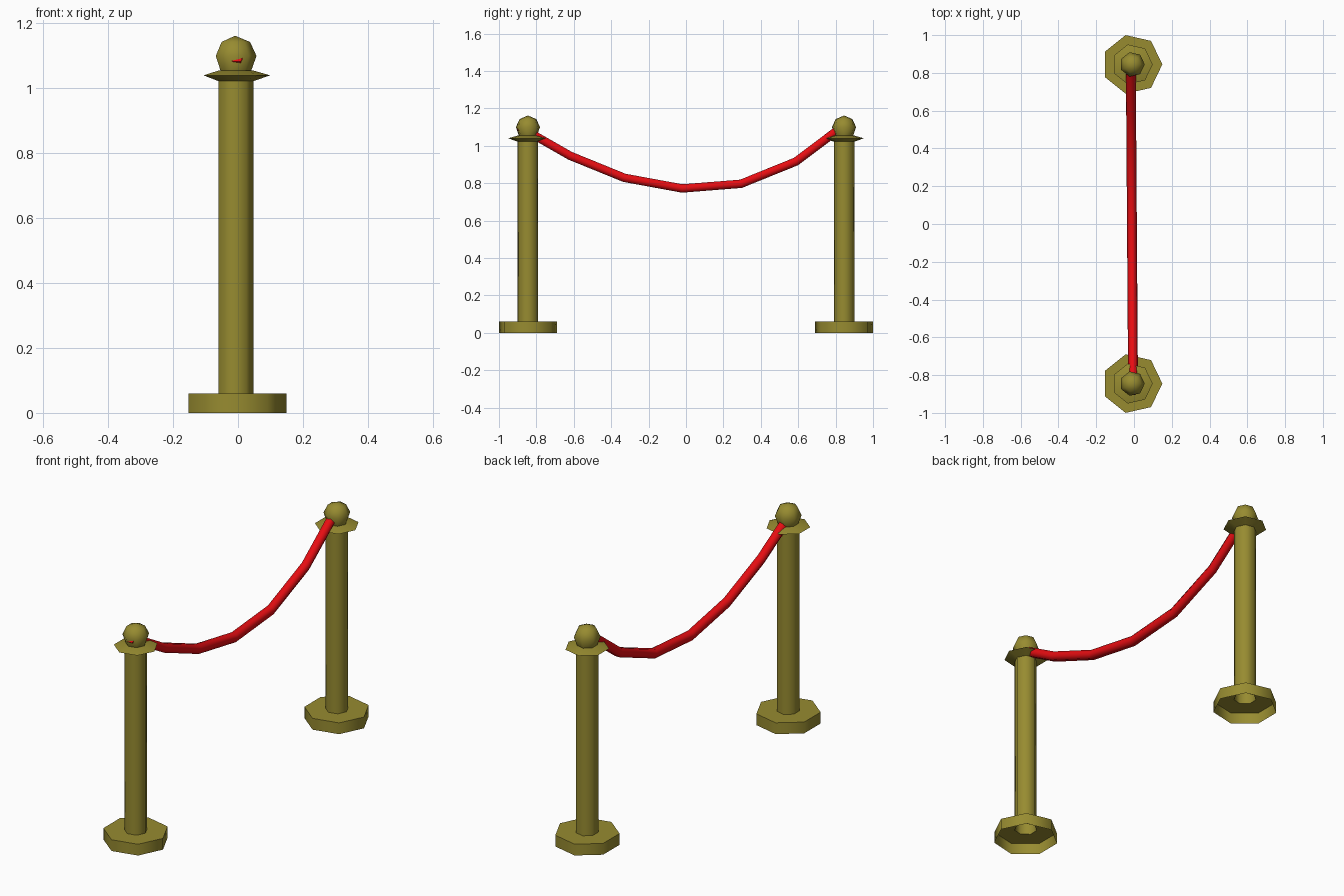
import bpy, math
from mathutils import Vector

if "Cube" in bpy.data.objects:
    bpy.data.objects.remove(bpy.data.objects["Cube"])

SIDES = 7
POST_X = -0.009
POST_Y = 0.845


def material(name, color):
    m = bpy.data.materials.new(name)
    m.diffuse_color = color
    m.use_nodes = True
    m.node_tree.nodes["Principled BSDF"].inputs["Base Color"].default_value = m.diffuse_color
    return m


def make_object(name, verts, faces, mat, loc=(0, 0, 0)):
    mesh = bpy.data.meshes.new(name)
    mesh.from_pydata(verts, [], faces)
    mesh.materials.append(mat)
    ob = bpy.data.objects.new(name, mesh)
    bpy.context.collection.objects.link(ob)
    ob.location = loc
    bpy.ops.object.select_all(action='DESELECT')
    ob.select_set(True)
    bpy.context.view_layer.objects.active = ob
    bpy.ops.object.shade_smooth_by_angle(angle=math.radians(62))
    return ob


def bridge(rings, n):
    return [(r * n + i, r * n + (i + 1) % n, (r + 1) * n + (i + 1) % n, (r + 1) * n + i)
            for r in range(rings - 1) for i in range(n)]


def lathe(name, profile, mat, loc, tip=None):
    """Seven-sided turned part from (radius, z) pairs, with an optional top point."""
    verts = [(r * math.cos(math.tau * i / SIDES), r * math.sin(math.tau * i / SIDES), z)
             for r, z in profile for i in range(SIDES)]
    faces = bridge(len(profile), SIDES)
    if tip is not None:
        top = (len(profile) - 1) * SIDES
        verts.append((0, 0, tip))
        faces += [(top + i, top + (i + 1) % SIDES, len(verts) - 1) for i in range(SIDES)]
    return make_object(name, verts, faces, mat, loc)


def sweep(name, path, radius, n, mat):
    """Tube along a path that lies close to the YZ plane."""
    pts = [Vector(p) for p in path]
    verts = []
    for k, p in enumerate(pts):
        t = (pts[min(k + 1, len(pts) - 1)] - pts[max(k - 1, 0)]).normalized()
        side = t.cross(Vector((0, 0, 1))).normalized()
        up = side.cross(t)
        for i in range(n):
            a = math.tau * i / n
            verts.append(p + (side * math.cos(a) - up * math.sin(a)) * radius)
    faces = bridge(len(pts), n)
    last = (len(pts) - 1) * n
    faces += [tuple(reversed(range(n))), tuple(range(last, last + n))]
    return make_object(name, verts, faces, mat)


brass = material("brass", (0.31, 0.26, 0.03, 1))
red = material("red_rope", (0.8, 0.004, 0.006, 1))

for label, y in (("front", -POST_Y), ("back", POST_Y)):
    loc = (POST_X, y, 0)
    # hollow foot, open underneath, with the tubular post rising from it
    lathe(label + "_base", [(0.159, 0), (0.159, 0.06), (0.056, 0.06)], brass, loc)
    lathe(label + "_post", [(0.056, 0.06), (0.056, 1.022)], brass, loc)
    # flared collar
    lathe(label + "_collar", [(0.056, 1.022), (0.108, 1.04), (0.056, 1.055), (0.05, 1.055)], brass, loc)
    # ball finial
    lathe(label + "_ball", [(0.05, 1.055), (0.066, 1.10), (0.046, 1.143)], brass, loc, tip=1.162)

# sagging rope
rope_yz = [(-0.893, 1.103), (-0.62, 0.947), (-0.33, 0.829), (-0.02, 0.772),
           (0.294, 0.797), (0.588, 0.916), (0.838, 1.104)]
sweep("rope", [(-0.011 - 0.007 * y, y, z) for y, z in rope_yz], 0.026, 6, red)
